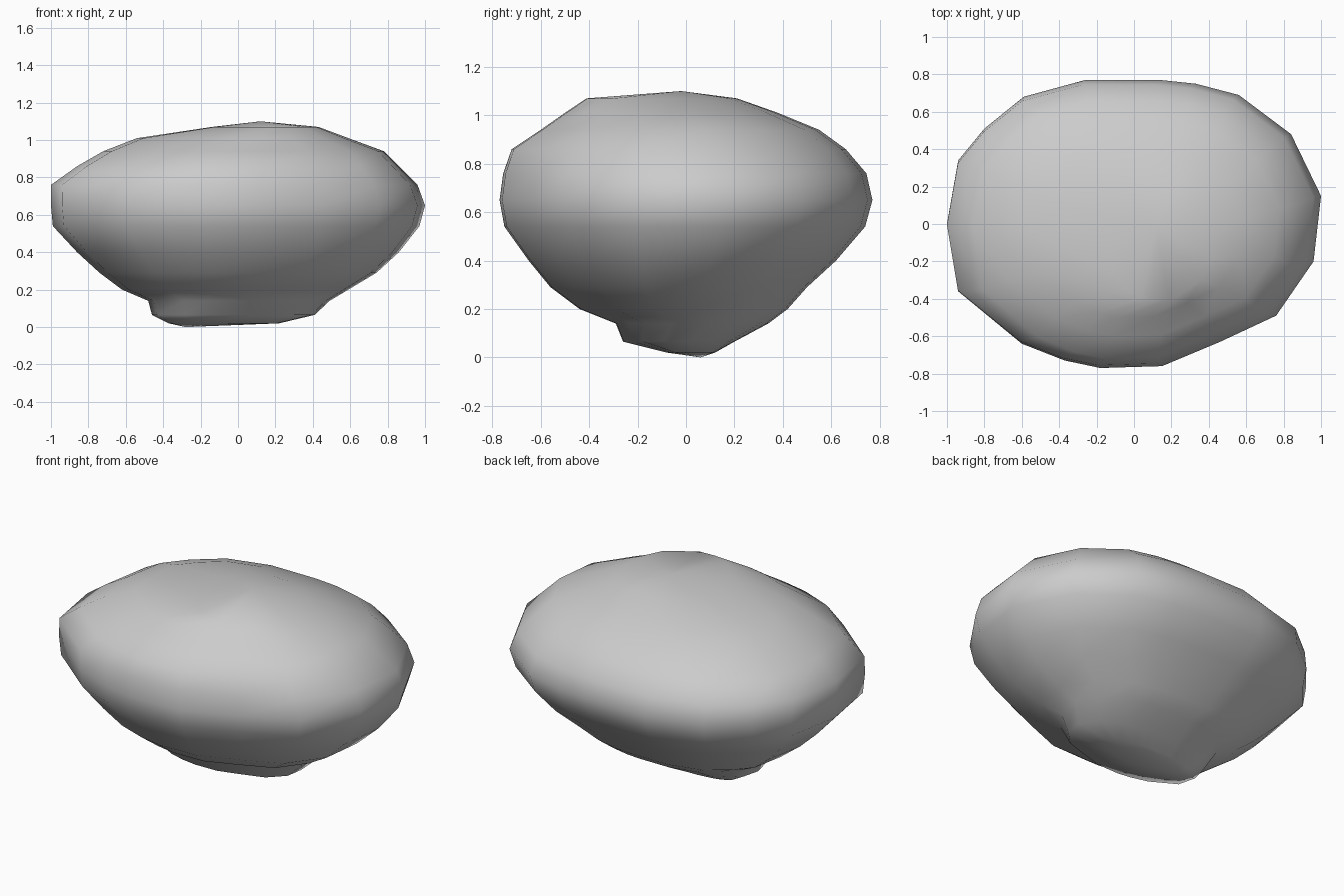
import bpy, bmesh

if "Cube" in bpy.data.objects:
    bpy.data.objects.remove(bpy.data.objects["Cube"])

# Outline of the boulder seen from above
outline = [(-1, 0), (-.94, -.36), (-.6, -.64), (-.37, -.73), (-.18, -.77), (.15, -.76),
           (.46, -.63), (.76, -.49), (.96, -.2), (1, .15), (.84, .48), (.56, .69),
           (.33, .75), (.14, .77), (-.26, .77), (-.59, .68), (-.8, .51), (-.94, .34)]

# Horizontal slices: z, x min, x max, y min, y max
slices = [(.02, -.37, .22, -.08, .12), (.065, -.46, .41, -.26, .20),
          (.14, -.48, .49, -.29, .34), (.20, -.62, .59, -.44, .42),
          (.29, -.74, .74, -.56, .50), (.40, -.86, .86, -.65, .62),
          (.54, -.99, .97, -.75, .74), (.65, -1, 1, -.77, .77),
          (.76, -1, .96, -.755, .745), (.86, -.86, .86, -.72, .66),
          (.94, -.72, .78, -.60, .55), (1.01, -.54, .59, -.50, .38),
          (1.07, -.14, .43, -.41, .21)]


def lerp(a, b, t):
    return a + (b - a) * t


bm = bmesh.new()
rings = []
for z, x0, x1, y0, y1 in slices:
    rings.append([bm.verts.new((lerp(x0, x1, (x + 1) / 2),
                                lerp(y0, y1, (y + .77) / 1.54), z)) for x, y in outline])

# Skin between slices, closed by a fan at the bottom and top
n = len(outline)
for a, b in zip(rings, rings[1:]):
    for i in range(n):
        j = (i + 1) % n
        bm.faces.new((a[i], a[j], b[j], b[i]))
bottom = bm.verts.new((-.28, .06, 0))
top = bm.verts.new((.12, -.02, 1.1))
for i in range(n):
    j = (i + 1) % n
    bm.faces.new((bottom, rings[0][j], rings[0][i]))
    bm.faces.new((top, rings[-1][i], rings[-1][j]))

bmesh.ops.recalc_face_normals(bm, faces=bm.faces)
for f in bm.faces:
    f.smooth = True
mesh = bpy.data.meshes.new("boulder")
bm.to_mesh(mesh)
bm.free()
boulder = bpy.data.objects.new("boulder", mesh)
bpy.context.collection.objects.link(boulder)
